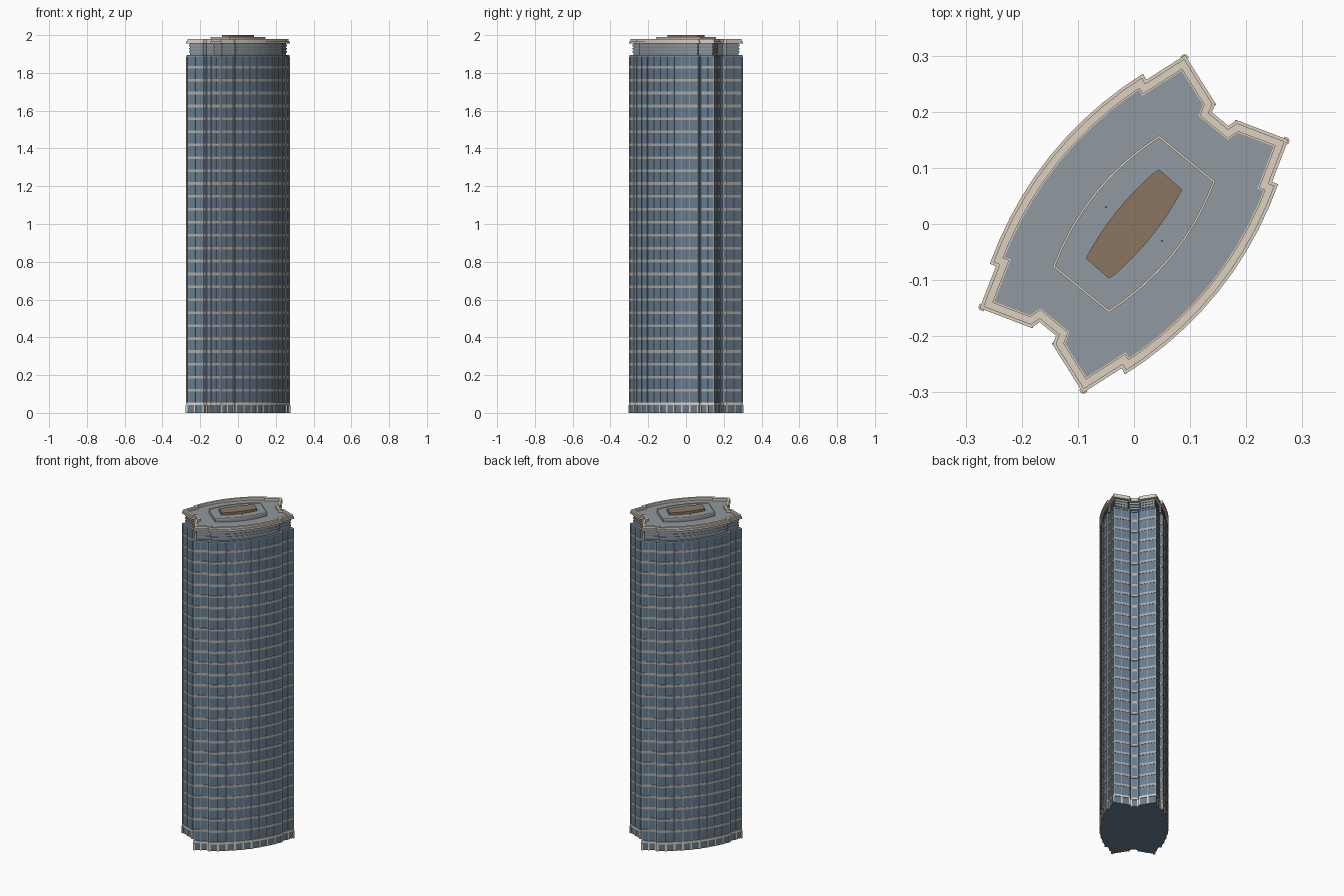
import bpy, bmesh, math
from mathutils import Vector

if "Cube" in bpy.data.objects:
    bpy.data.objects.remove(bpy.data.objects["Cube"])


def mat(name, r, g, b):
    m = bpy.data.materials.new(name)
    m.diffuse_color = (r, g, b, 1)
    m.use_nodes = True
    m.node_tree.nodes["Principled BSDF"].inputs["Base Color"].default_value = m.diffuse_color
    return m


GLASS = mat("blue_glass", 0.13, 0.20, 0.28)
BAND = mat("spandrel_stone", 0.42, 0.40, 0.37)
CREAM = mat("cream_stone", 0.72, 0.64, 0.53)
ROOF = mat("roof_grey", 0.28, 0.32, 0.35)
LOUVRE = mat("louvre_grey", 0.22, 0.26, 0.29)
BROWN = mat("roof_brown", 0.26, 0.18, 0.12)


def bow(a, b, sag, n):
    """Points of a shallow arc from a to b, bulging to the left of travel."""
    a, b = Vector(a), Vector(b)
    d = (b - a).normalized()
    nrm = Vector((-d.y, d.x))
    return [a.lerp(b, i / n) + nrm * sag * 4 * (i / n) * (1 - i / n) for i in range(n + 1)]


def mirrored(half):
    """Complete a half outline by a half turn about the centre."""
    return half + [-p for p in half]


def inset(pts, d):
    """Mitred inset of a clockwise outline."""
    out = []
    n = len(pts)
    for i, p in enumerate(pts):
        e1 = (p - pts[i - 1]).normalized()
        e2 = (pts[(i + 1) % n] - p).normalized()
        n1, n2 = Vector((e1.y, -e1.x)), Vector((e2.y, -e2.x))
        out.append(p + (n1 + n2) * d / max(1 + n1.dot(n2), 0.4))
    return out


def finish(name, bm, material):
    bmesh.ops.recalc_face_normals(bm, faces=bm.faces)
    me = bpy.data.meshes.new(name)
    bm.to_mesh(me)
    bm.free()
    me.materials.append(material)
    ob = bpy.data.objects.new(name, me)
    bpy.context.collection.objects.link(ob)
    return ob


def add_prism(bm, pts, z0, z1):
    lo = [bm.verts.new((p.x, p.y, z0)) for p in pts]
    hi = [bm.verts.new((p.x, p.y, z1)) for p in pts]
    n = len(pts)
    bm.faces.new(lo)
    bm.faces.new(hi)
    for i in range(n):
        j = (i + 1) % n
        bm.faces.new((lo[i], lo[j], hi[j], hi[i]))


def add_ring(bm, pts, d0, d1, z0, z1):
    """Band following the outline between insets d0 and d1."""
    loops = [[bm.verts.new((p.x, p.y, z)) for p in inset(pts, d)]
             for d, z in ((d0, z0), (d0, z1), (d1, z1), (d1, z0))]
    n = len(pts)
    for k in range(4):
        a, b = loops[k], loops[(k + 1) % 4]
        for i in range(n):
            j = (i + 1) % n
            bm.faces.new((a[i], a[j], b[j], b[i]))


def prism(name, pts, z0, z1, material):
    bm = bmesh.new()
    add_prism(bm, pts, z0, z1)
    return finish(name, bm, material)


def rings(name, pts, specs, material):
    bm = bmesh.new()
    for s in specs:
        add_ring(bm, pts, *s)
    return finish(name, bm, material)


def posts(name, runs, spacing, width, depth, z0, z1, material):
    """Evenly spaced vertical bars along each run of points."""
    bm = bmesh.new()
    for run in runs:
        lens = [(b - a).length for a, b in zip(run, run[1:])]
        count = max(1, round(sum(lens) / spacing))
        for k in range(count + 1):
            s = sum(lens) * (0.02 + 0.96 * k / count)
            i = 0
            while i < len(lens) - 1 and s > lens[i]:
                s -= lens[i]
                i += 1
            e = (run[i + 1] - run[i]).normalized()
            nrm = Vector((e.y, -e.x))
            c = run[i] + e * s
            w = e * width / 2
            add_prism(bm, [c - w, c + w, c + w + nrm * depth, c - w + nrm * depth], z0, z1)
    return finish(name, bm, material)


# Footprint: bowed long side, shoulder, tip and notched end, then half turn
side = bow((-0.257, -0.071), (0.016, 0.268), 0.037, 10)
end = [Vector(p) for p in ((0.022, 0.257), (0.091, 0.301), (0.145, 0.215),
                           (0.139, 0.199), (0.168, 0.175), (0.183, 0.185),
                           (0.275, 0.15), (0.246, 0.075))]
outline = mirrored(side + end)
half_runs = [side, end[0:2], end[1:3], end[3:5], end[5:7], end[6:8]]
runs = half_runs + [[-p for p in r] for r in half_runs]

# Glass shaft
prism("glass_shaft", inset(outline, 0.004), 0, 1.885, GLASS)

# Floor bands
rings("floor_bands", outline,
      [(0.002, 0.006, 0.113 + i * 0.0684, 0.127 + i * 0.0684) for i in range(26)], BAND)
posts("window_mullions", runs, 0.048, 0.003, 0.006, 0.055, 1.885, BAND)

# Ground floor trim
rings("ground_floor_cornice", outline, [(0, 0.008, 0.043, 0.055)], CREAM)
posts("ground_floor_piers", runs, 0.048, 0.009, 0.008, 0, 0.043, CREAM)

# Shaft cap and set back crown
prism("shaft_cap", inset(outline, 0.001), 1.885, 1.895, LOUVRE)
prism("crown_wall", inset(outline, 0.016), 1.895, 1.955, LOUVRE)
rings("crown_louvre_bands", outline,
      [(0.013, 0.018, z, z + 0.009) for z in (1.908, 1.924, 1.94)], ROOF)

# Roof deck and stepped parapet
prism("roof_deck", inset(outline, 0.014), 1.955, 1.965, ROOF)
rings("parapet", outline, [(0, 0.02, 1.955, 1.967), (0.005, 0.018, 1.967, 1.979)], CREAM)

# Penthouse with thin coping, brown cap
pent = mirrored(bow((-0.145, -0.076), (0.045, 0.158), 0.025, 8))
prism("penthouse", inset(pent, 0.001), 1.965, 1.986, ROOF)
rings("penthouse_coping", pent, [(0, 0.004, 1.982, 1.989)], CREAM)
cap = mirrored(bow((-0.086, -0.061), (0.035, 0.091), 0.009, 8) + [Vector((0.045, 0.097))])
prism("brown_cap", cap, 1.984, 2.0, BROWN)

# Small roof vents
for i, s in enumerate((1, -1)):
    c = Vector((-0.05, 0.03)) * s
    prism("roof_vent_%d" % i,
          [c + Vector((x, y)) * 0.0015 for x, y in ((-1, -1), (-1, 1), (1, 1), (1, -1))],
          1.984, 1.992, LOUVRE)
